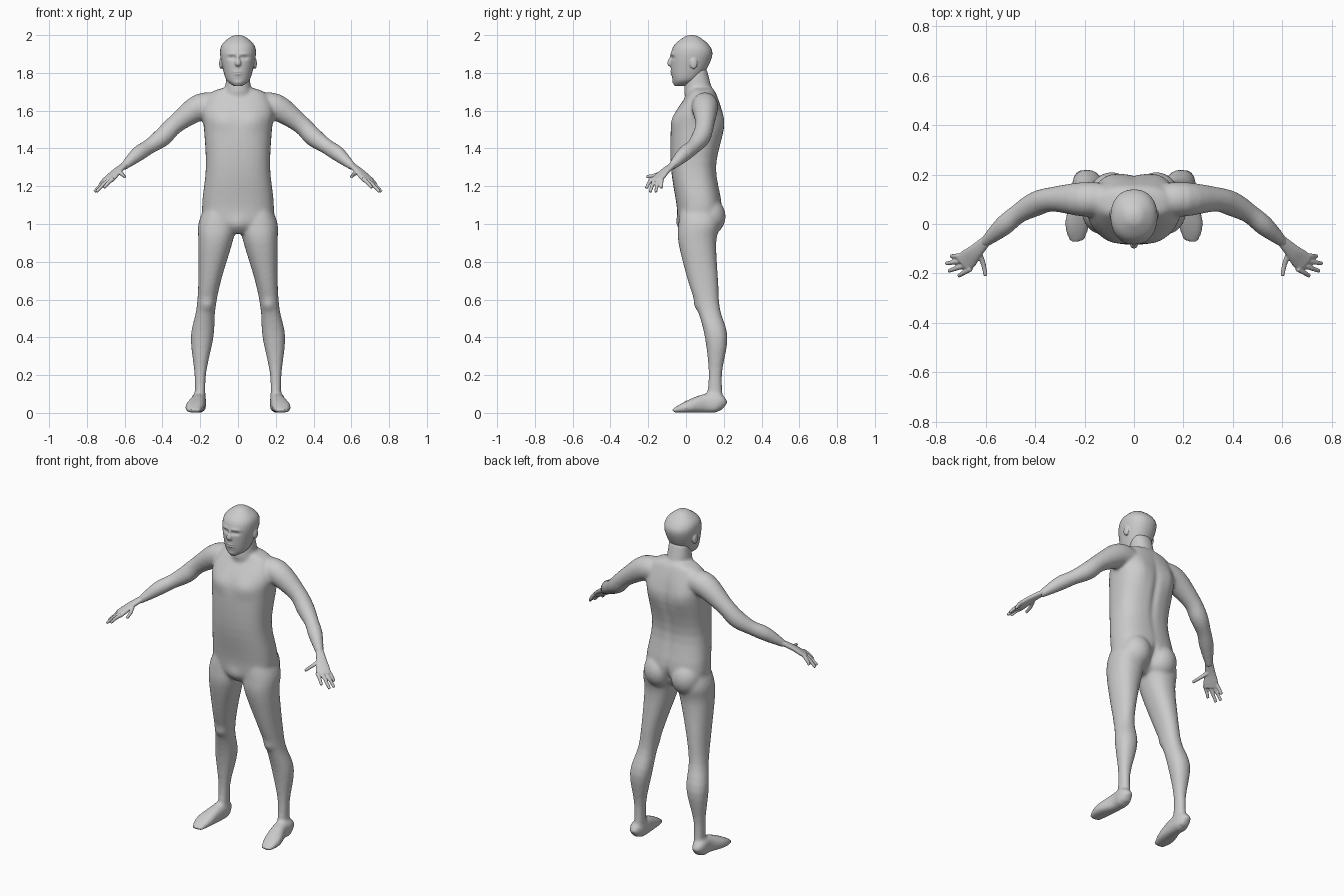
import bpy, bmesh, math
from mathutils import Vector, Matrix

cube = bpy.data.objects.get("Cube")
if cube:
    bpy.data.objects.remove(cube, do_unlink=True)

grey = bpy.data.materials.new("plain grey")
grey.use_nodes = True
shade = (0.6, 0.6, 0.6, 1)
grey.diffuse_color = shade
for node in grey.node_tree.nodes:
    if node.type == 'BSDF_PRINCIPLED':
        node.inputs["Base Color"].default_value = shade

UP = Vector((0, 0, 1))
BOTH = (1, -1)
RING_COUNT = 32


def resample(rows, steps=4):
    """Smooth spline through rows of numbers."""
    out = []
    last = len(rows) - 1
    for i in range(last):
        before, start = rows[max(i - 1, 0)], rows[i]
        end, after = rows[i + 1], rows[min(i + 2, last)]
        for step in range(steps):
            t = step / steps
            out.append([q + (r - p) * t / 2
                        + (p - 2.5 * q + 2 * r - w / 2) * t * t
                        + (1.5 * (q - r) + (w - p) / 2) * t ** 3
                        for p, q, r, w in zip(before, start, end, after)])
    out.append(list(rows[last]))
    return out


def skin(bm, frames, power, sides):
    """Join superellipse rings given as (centre, half axis, half axis)."""
    def bulge(value):
        return math.copysign(abs(value) ** (2 / power), value)

    for side in sides:
        rings = []
        for centre, across, over in frames:
            ring = []
            for k in range(RING_COUNT):
                angle = math.tau * k / RING_COUNT
                point = centre + across * bulge(math.cos(angle)) + over * bulge(math.sin(angle))
                ring.append(bm.verts.new((point.x * side, point.y, point.z)))
            rings.append(ring)
        for low, high in zip(rings, rings[1:]):
            for k in range(RING_COUNT):
                following = (k + 1) % RING_COUNT
                bm.faces.new((low[k], low[following], high[following], high[k]))
        bm.faces.new(rings[0][::-1])
        bm.faces.new(rings[-1])


def slices(bm, rows, power=2.2, sides=(1,)):
    """Level slices: height, centre x, half width, front y, back y."""
    frames = []
    for height, middle, half, front, back in resample(rows):
        frames.append((Vector((middle, (front + back) / 2, height)),
                       Vector((half, 0, 0)), Vector((0, (back - front) / 2, 0))))
    skin(bm, frames, power, sides)


def tube(bm, rows, thickness, power=2.0):
    """Mirrored pair of tubes: point and half width, thickness by a rule."""
    rows = resample(rows)
    points = [Vector(row[:3]) for row in rows]
    frames = []
    for i, row in enumerate(rows):
        along = points[min(i + 1, len(rows) - 1)] - points[max(i - 1, 0)]
        along.normalize()
        across = along.cross(UP).normalized()
        frames.append((points[i], across * row[3], across.cross(along) * thickness(row)))
    skin(bm, frames, power, BOTH)


def balls(bm, centre, radii):
    """Mirrored pair of ellipsoids."""
    for side in BOTH:
        place = Matrix.Translation((centre[0] * side, centre[1], centre[2]))
        bmesh.ops.create_uvsphere(bm, u_segments=24, v_segments=16, radius=1,
                                  matrix=place @ Matrix.Diagonal((*radii, 1)))


def finish(name, bm, voxel, rounds, marks=()):
    """Fuse the parts, relax them, then push soft bumps and hollows."""
    bmesh.ops.recalc_face_normals(bm, faces=bm.faces)
    mesh = bpy.data.meshes.new(name)
    bm.to_mesh(mesh)
    bm.free()
    obj = bpy.data.objects.new(name, mesh)
    bpy.context.collection.objects.link(obj)
    fuse = obj.modifiers.new("fuse", 'REMESH')
    fuse.mode = 'VOXEL'
    fuse.voxel_size = voxel
    relax = obj.modifiers.new("relax", 'SMOOTH')
    relax.factor = 0.5
    relax.iterations = rounds
    bpy.context.view_layer.update()
    graph = bpy.context.evaluated_depsgraph_get()
    fused = bpy.data.meshes.new_from_object(obj.evaluated_get(graph))
    obj.modifiers.clear()
    obj.data = fused
    moves = []
    for vert in fused.vertices:
        push = 0.0
        for x, y, z, wide, tall, depth in marks:
            gap = Vector(((abs(vert.co.x) - x) / wide, (vert.co.y - y) / 0.06,
                          (vert.co.z - z) / tall))
            push += depth * math.exp(-gap.length_squared)
        moves.append(vert.normal * push)
    for vert, move in zip(fused.vertices, moves):
        vert.co += move
    fused.materials.clear()
    fused.materials.append(grey)
    fused.shade_smooth()


# Trunk, neck and buttocks
bm = bmesh.new()
slices(bm, [
    (.95, 0, .05, -.01, .1), (1, 0, .17, -.04, .17), (1.1, 0, .19, -.05, .19),
    (1.3, 0, .17, -.08, .16), (1.5, 0, .18, -.08, .2), (1.6, 0, .19, -.05, .19),
    (1.69, 0, .15, .01, .16), (1.72, 0, .08, .02, .14)], power=2.5)
slices(bm, [(1.6, 0, .09, .02, .15), (1.7, 0, .07, -.01, .14), (1.82, 0, .06, .01, .11)])
balls(bm, (.09, .12, 1.04), (.09, .09, .1))

# Legs
slices(bm, [
    (1.08, .1, .08, -.03, .17), (1, .11, .1, -.04, .18), (.9, .12, .09, -.04, .16),
    (.7, .15, .06, .01, .17), (.55, .17, .05, .06, .18), (.4, .19, .06, .1, .22),
    (.2, .2, .03, .12, .19), (.02, .2, .03, .1, .2)], sides=BOTH)

# Feet, as thick as their centre line is high so the soles lie flat
tube(bm, [
    (.21, .2, .03, .02), (.21, .17, .05, .04), (.21, .1, .05, .04),
    (.23, 0, .03, .05), (.23, -.07, .01, .03)], lambda row: row[2], power=2.5)

# Arms
tube(bm, [
    (.1, .1, 1.63, .06), (.2, .1, 1.62, .07), (.33, .1, 1.53, .05), (.4, .08, 1.46, .05),
    (.47, .04, 1.41, .04), (.53, -.01, 1.37, .04), (.61, -.08, 1.3, .02)],
    lambda row: row[3])

spine = (0, .2, 1.4, .02, .2, -.01)
cleft = (0, .2, 1, .02, .07, -.03)
chest = (.08, -.06, 1.55, .06, .05, .01)
shoulder_blades = (.1, .2, 1.55, .05, .08, .01)
groin = (0, -.03, 1, .04, .04, .01)
kneecaps = (.16, .05, .57, .03, .03, .01)
finish("body", bm, .009, 8, [spine, cleft, chest, shoulder_blades, groin, kneecaps])

# Head with nose and ears
bm = bmesh.new()
slices(bm, [
    (1.73, 0, .02, -.06, 0), (1.76, 0, .06, -.07, .06), (1.82, 0, .08, -.08, .11),
    (1.9, 0, .095, -.08, .14), (1.95, 0, .085, -.06, .12), (1.99, 0, .04, -.01, .07),
    (2, 0, .01, .02, .04)])
slices(bm, [(1.9, 0, .01, -.08, -.05), (1.85, 0, .018, -.1, -.05), (1.83, 0, .01, -.08, -.05)])
balls(bm, (.09, .04, 1.85), (.01, .02, .03))

eye_sockets = (.03, -.07, 1.88, .02, .01, -.012)
eyeballs = (.03, -.07, 1.88, .01, .006, .006)
brows = (.03, -.08, 1.9, .03, .01, .004)
lips = (0, -.08, 1.8, .02, .01, .007)
mouth_line = (0, -.08, 1.8, .02, .003, -.008)
chin = (0, -.07, 1.75, .02, .01, .004)
finish("head", bm, .004, 4, [eye_sockets, eyeballs, brows, lips, mouth_line, chin])

# Palms
bm = bmesh.new()
tube(bm, [(.59, -.06, 1.32, .02), (.64, -.11, 1.28, .03), (.67, -.14, 1.25, .04),
          (.69, -.16, 1.23, .04)], lambda row: .015, power=2.3)


def finger(*joints):
    """Slim tapering digit through its joints."""
    rows = [(*joint, .012 - .002 * i) for i, joint in enumerate(joints)]
    tube(bm, rows, lambda row: row[3])


# Fingers, fanned from the little finger to the index finger, then thumbs
little_base, index_base = Vector((.7, -.13, 1.24)), Vector((.66, -.18, 1.24))
tips = [(.74, -.13, 1.19), (.76, -.16, 1.17), (.75, -.19, 1.17), (.71, -.21, 1.19)]
for i, tip in enumerate(tips):
    base = little_base.lerp(index_base, i / (len(tips) - 1))
    finger(base, base.lerp(Vector(tip), .5) + UP * .005, tip)
finger((.63, -.11, 1.28), (.61, -.16, 1.26), (.6, -.21, 1.25))
finish("hands", bm, .004, 3)
